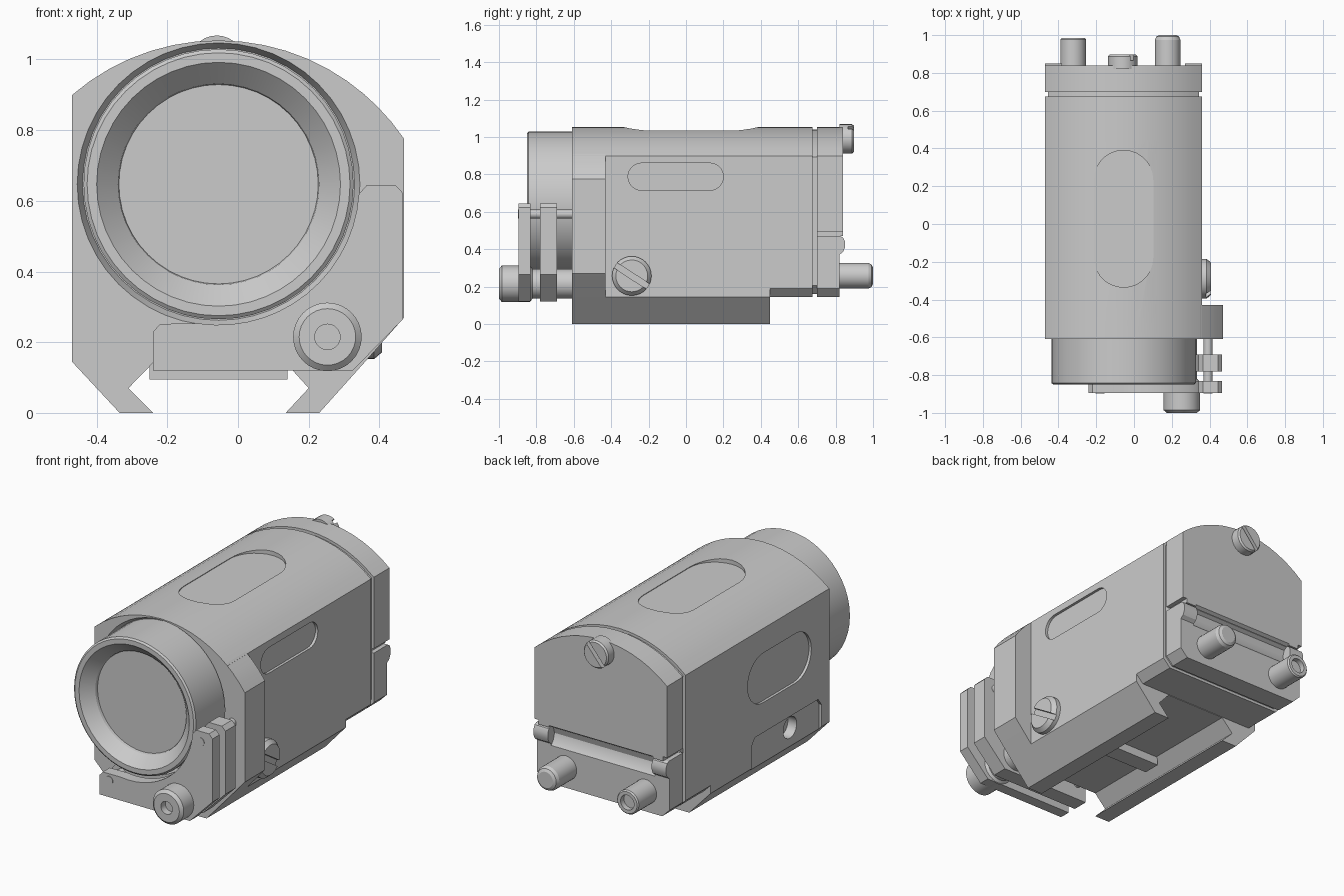
import bpy, bmesh
from math import sin, cos, pi, asin, radians, sqrt

if "Cube" in bpy.data.objects:
    bpy.data.objects.remove(bpy.data.objects["Cube"])

grey = bpy.data.materials.new("plain_grey")
grey.use_nodes = True
COLOUR = (0.6, 0.6, 0.6, 1)
grey.diffuse_color = COLOUR
grey.node_tree.nodes["Principled BSDF"].inputs["Base Color"].default_value = COLOUR

CX, LENS_Z = -0.055, 0.647      # optical axis
ARC_Z, ARC_R = 0.42, 0.634      # crown arc of the housing


def place(axis, u, v, t):
    return {"x": (t, u, v), "y": (u, t, v), "z": (u, v, t)}[axis]


def finish(name, bm):
    bmesh.ops.recalc_face_normals(bm, faces=bm.faces)
    me = bpy.data.meshes.new(name)
    bm.to_mesh(me)
    bm.free()
    me.materials.append(grey)
    ob = bpy.data.objects.new(name, me)
    bpy.context.collection.objects.link(ob)
    return ob


def prism(name, pts, axis, a, b):
    """Extrude a closed outline along an axis from a to b."""
    bm = bmesh.new()
    lo, hi = ([bm.verts.new(place(axis, u, v, t)) for u, v in pts] for t in (a, b))
    bm.faces.new(lo)
    bm.faces.new(hi)
    for i in range(len(pts)):
        j = (i + 1) % len(pts)
        bm.faces.new((lo[i], lo[j], hi[j], hi[i]))
    return finish(name, bm)


def lathe(name, centre, profile, axis="y", n=40):
    """Turn a (radius, position) profile about an axis, capping both ends."""
    bm = bmesh.new()
    rings = [[bm.verts.new(place(axis, centre[0] + r * cos(2 * pi * i / n),
                                 centre[1] + r * sin(2 * pi * i / n), t))
              for i in range(n)] for r, t in profile]
    for p, q in zip(rings, rings[1:]):
        for i in range(n):
            j = (i + 1) % n
            bm.faces.new((p[i], p[j], q[j], q[i]))
    bm.faces.new(rings[0])
    bm.faces.new(rings[-1])
    return finish(name, bm)


def arc(cx, cy, r, a0, a1, n):
    return [(cx + r * cos(radians(a0 + (a1 - a0) * i / n)),
             cy + r * sin(radians(a0 + (a1 - a0) * i / n))) for i in range(n + 1)]


def rect(u0, v0, u1, v1):
    return [(u0, v0), (u1, v0), (u1, v1), (u0, v1)]


def stadium(u0, v0, u1, v1):
    """Slot outline, long in the first direction."""
    r, m = (v1 - v0) / 2, (v0 + v1) / 2
    return arc(u1 - r, m, r, -90, 90, 14) + arc(u0 + r, m, r, 90, 270, 14)


def bar(u, v, length, width, deg):
    """Rotated rectangle for a screwdriver slot."""
    c, s = cos(radians(deg)), sin(radians(deg))
    return [(u + c * p - s * q, v + s * p + c * q)
            for p, q in rect(-length / 2, -width / 2, length / 2, width / 2)]


def cut(ob, cutter):
    cutter.hide_render = True
    mod = ob.modifiers.new("cut", "BOOLEAN")
    mod.operation, mod.object, mod.solver = "DIFFERENCE", cutter, "EXACT"
    bpy.context.view_layer.objects.active = ob
    bpy.ops.object.modifier_apply(modifier=mod.name)
    bpy.data.objects.remove(cutter)


def crown(x0, x1, n=14, r=ARC_R):
    """Arched top, running from x1 to x0."""
    a0 = 90 - asin((x1 - CX) / r) * 180 / pi
    a1 = 90 - asin((x0 - CX) / r) * 180 / pi
    return arc(CX, ARC_Z, r, a0, a1, n)


def housing(inset=0.0):
    """Rear section with chamfered lower corners."""
    x0, x1, z0 = -0.47 + inset, 0.36 - inset, 0.145 + inset
    return crown(x0, x1, r=ARC_R - inset) + [(x0, z0 + 0.045), (x0 + 0.045, z0),
                                             (x1 - 0.045, z0), (x1, z0 + 0.045)]


# Main housing with the dovetail rail clamp underneath
rail = [(-0.47, 0.145), (-0.335, 0), (-0.24, 0), (-0.31, 0.07), (-0.24, 0.142),
        (0.135, 0.142), (0.2, 0.07), (0.135, 0), (0.23, 0), (0.36, 0.145)]
body = prism("main_housing", crown(-0.47, 0.36) + rail, "y", -0.61, 0.45)
cut(body, prism("top_recess", [(v + CX, u) for u, v in stadium(-0.335, -0.157, 0.39, 0.157)],
                "z", 1.03, 1.2))
cut(body, prism("side_recess_left", stadium(-0.31, 0.715, 0.2, 0.86), "x", 0.345, 0.5))
cut(body, prism("side_recess_right", stadium(-0.45, 0.48, 0.12, 0.76), "x", -0.6, -0.455))
panel = [(-0.54, 0.1), (0.085, 0.1), (0.085, 0.27), (0.055, 0.31), (-0.51, 0.31), (-0.54, 0.27)]
cut(body, prism("clamp_recess", panel, "x", -0.6, -0.455))
cut(body, lathe("bolt_hole", (-0.28, 0.235), [(0.06, -0.6), (0.06, -0.4)], "x", 24))
cut(body, lathe("lens_bore", (CX, LENS_Z), [(0.4, -0.7), (0.4, -0.61), (0.385, -0.58)], n=48))

# Thicker front shoulder on the left side
prism("front_shoulder", crown(0.35, 0.47, 3) + [(0.35, 0.134), (0.36, 0.145), (0.47, 0.27)],
      "y", -0.61, -0.43)
prism("recoil_lug", rect(-0.25, 0.095, 0.14, 0.15), "y", -0.2, -0.1)

# Rear housing, seam groove and end cap
prism("rear_housing", housing(), "y", 0.45, 0.675)
prism("seam_groove", housing(0.015), "y", 0.67, 0.705)
cap = prism("end_cap", housing(), "y", 0.70, 0.84)
cut(cap, prism("door_step", rect(0.82, 0.1, 0.95, 0.47), "x", -0.6, 0.6))
cut(cap, prism("door_hollow", [(0.9, 0.48), (0.84, 0.48), (0.8, 0.455), (0.79, 0.42),
                               (0.8, 0.385), (0.82, 0.36), (0.9, 0.36)], "x", -0.38, 0.27))
for x0, x1 in ((-0.5, -0.38), (0.27, 0.5)):
    cut(cap, prism("hinge_gap", rect(0.69, 0.47, 0.95, 0.495), "x",
                   x0 if x0 < 0 else 0.335, -0.445 if x0 < 0 else x1))

# Hinge ears either side of the battery door
ear = [(0.8, 0.35), (0.82, 0.37), (0.84, 0.385), (0.85, 0.41), (0.85, 0.44),
       (0.84, 0.462), (0.825, 0.47), (0.8, 0.47)]
for side, x0 in (("right", -0.47), ("left", 0.27)):
    prism("hinge_ear_" + side, ear, "x", x0, x0 + 0.09)

# Rear knobs and adjustment screw
lathe("rear_knob_left", (0.178, 0.258),
      [(0.068, 0.8), (0.068, 0.975), (0.06, 0.992), (0.045, 1.0)], n=28)
lathe("rear_knob_right", (-0.322, 0.258),
      [(0.068, 0.8), (0.068, 0.978), (0.061, 0.985), (0.042, 0.985), (0.042, 0.955)], n=28)
screw = lathe("rear_screw", (-0.06, 0.99), [(0.078, 0.82), (0.078, 0.888), (0.07, 0.897)], n=28)
cut(screw, prism("screw_slot", bar(-0.06, 0.99, 0.3, 0.022, 50), "y", 0.865, 1))

# Side cross bolt
bolt = lathe("cross_bolt", (-0.29, 0.257),
             [(0.105, 0.34), (0.105, 0.385), (0.085, 0.408)], "x", 32)
cut(bolt, prism("bolt_slot", bar(-0.29, 0.257, 0.3, 0.032, -33), "x", 0.38, 0.5))

# Lens tube with a conical inner rim and flat lens
lathe("lens_tube", (CX, LENS_Z),
      [(0.382, -0.57), (0.382, -0.842), (0.372, -0.85), (0.345, -0.85),
       (0.285, -0.79), (0.282, -0.775)], n=48)

# L-shaped mount plates hugging the tube
outline = ([(-0.24, 0.12), (-0.24, 0.23), (-0.22, 0.252)]
           + arc(CX, LENS_Z, 0.398, 262, 356, 14)
           + [(0.365, 0.645), (0.445, 0.645), (0.467, 0.622), (0.467, 0.265), (0.325, 0.12)])
prism("mount_plate_front", outline, "y", -0.895, -0.832)
prism("mount_plate_rear", outline, "y", -0.78, -0.69)

# Guide pins and clamp knob
for name, x, z in (("guide_pin_upper", 0.392, 0.587), ("guide_pin_lower", -0.18, 0.215)):
    lathe(name, (x, z), [(0.024, -0.6), (0.024, -0.898)], n=16)
lathe("clamp_knob", (0.253, 0.215),
      [(0.08, -0.6), (0.08, -0.82), (0.097, -0.835), (0.097, -0.985), (0.08, -1.0),
       (0.036, -1.0), (0.036, -0.96)], n=32)

# Smooth shading on curved faces only
bpy.ops.object.select_all(action="DESELECT")
for ob in bpy.context.scene.objects:
    if ob.type == "MESH":
        ob.select_set(True)
        bpy.context.view_layer.objects.active = ob
bpy.ops.object.shade_smooth_by_angle(angle=radians(25))
